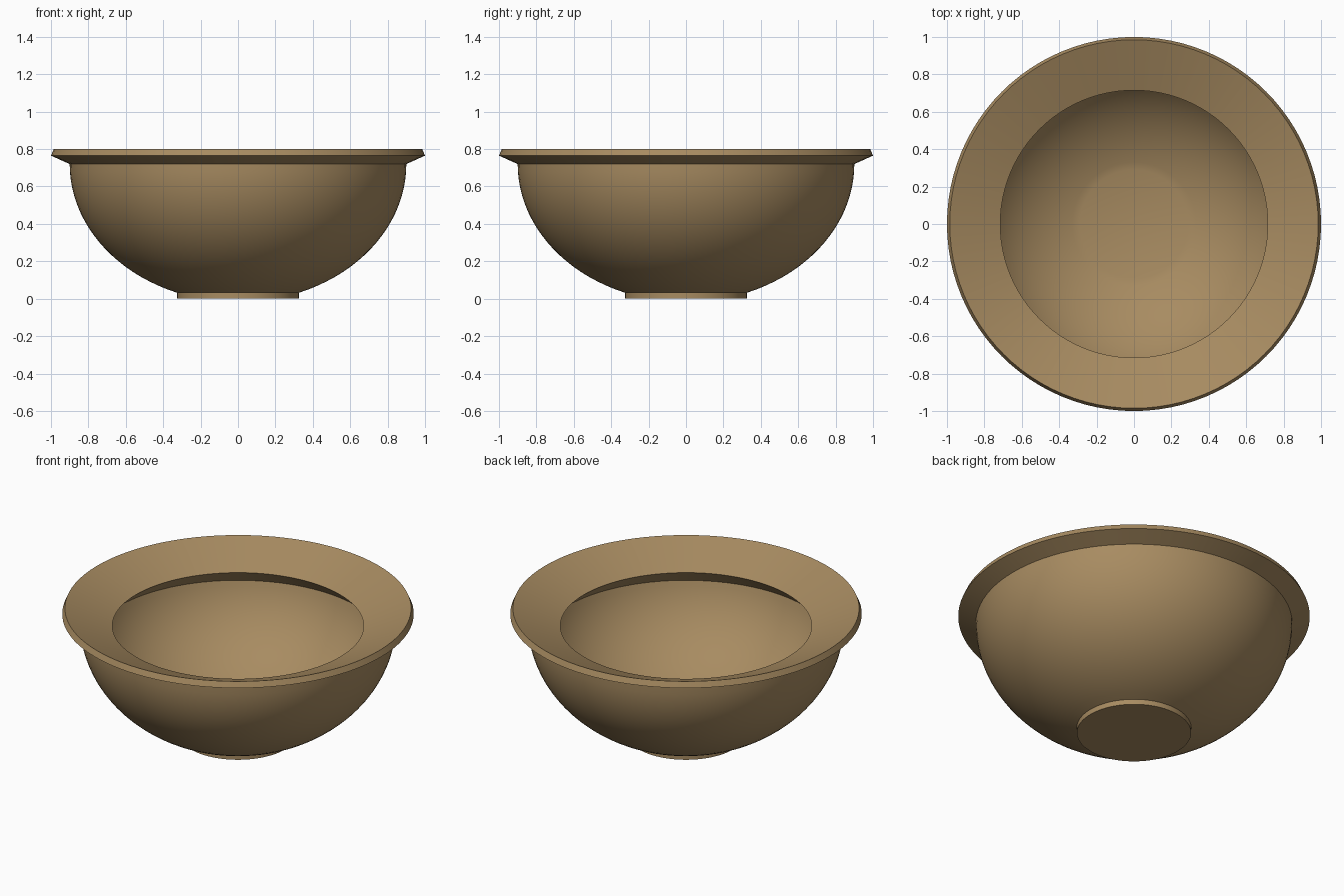
import bpy, bmesh, math

if "Cube" in bpy.data.objects:
    bpy.data.objects.remove(bpy.data.objects["Cube"])

SEGS = 96

# Single clay-brown colour
clay = bpy.data.materials.new("clay brown")
clay.diffuse_color = (0.39, 0.26, 0.12, 1)
clay.use_nodes = True
clay.node_tree.nodes["Principled BSDF"].inputs["Base Color"].default_value = clay.diffuse_color


def ellipse(a, b, r0, r1, n):
    """Lower quarter of an ellipse centred at z = 0.72, from radius r0 to r1."""
    t0, t1 = math.asin(r0 / a), math.asin(r1 / a)
    ts = [t0 + (t1 - t0) * i / n for i in range(n + 1)]
    return [(a * math.sin(t), 0.72 - b * math.cos(t)) for t in ts]


# Profile: foot, outer wall, flared rim, undercut lip, inner wall, floor
profile = [(0, 0), (0.325, 0), (0.325, 0.03)]
profile += ellipse(0.9, 0.738, 0.326, 0.9, 20)
profile += [(1.0, 0.765), (0.985, 0.80), (0.715, 0.69)]
profile += ellipse(0.85, 0.67, 0.29, 0.833, 20)[::-1]
profile += [(0, profile[-1][1])]

# Spin the profile around z
bm = bmesh.new()
verts = [bm.verts.new((r, 0, z)) for r, z in profile]
edges = [bm.edges.new(p) for p in zip(verts, verts[1:])]
bmesh.ops.spin(bm, geom=verts + edges, cent=(0, 0, 0), axis=(0, 0, 1),
               angle=math.tau, steps=SEGS, use_duplicate=False)
bmesh.ops.remove_doubles(bm, verts=bm.verts, dist=0.0005)
bmesh.ops.recalc_face_normals(bm, faces=bm.faces)
mesh = bpy.data.meshes.new("bowl")
bm.to_mesh(mesh)
bm.free()
mesh.materials.append(clay)
bowl = bpy.data.objects.new("bowl", mesh)
bpy.context.collection.objects.link(bowl)

# Smooth walls with crisp rim and foot edges
bpy.context.view_layer.objects.active = bowl
bowl.select_set(True)
bpy.ops.object.shade_smooth_by_angle(angle=math.radians(20))
